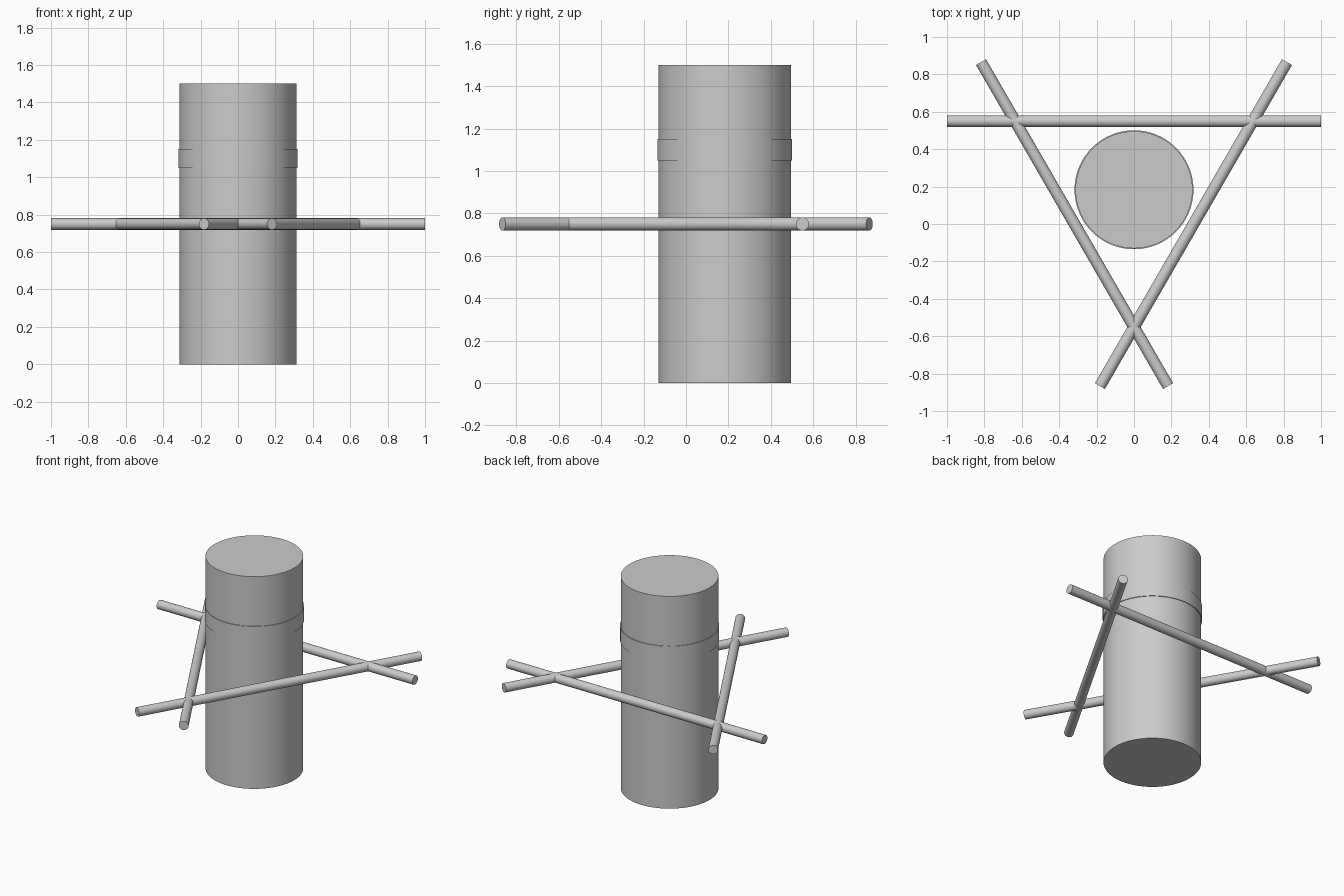
import bpy
import math

cube = bpy.data.objects.get("Cube")
if cube:
    bpy.data.objects.remove(cube, do_unlink=True)

grey = bpy.data.materials.new("plain_grey")
grey.use_nodes = True
colour = (0.6, 0.6, 0.6, 1)
grey.diffuse_color = colour
grey.node_tree.nodes["Principled BSDF"].inputs["Base Color"].default_value = colour

CENTRE_Y = 0.183   # shared axis of the drum and the triangle of bars


def cylinder(name, radius, length, location, rotation=(0, 0, 0), sides=64):
    bpy.ops.mesh.primitive_cylinder_add(
        vertices=sides, radius=radius, depth=length,
        location=location, rotation=rotation)
    obj = bpy.context.object
    obj.name = name
    obj.data.materials.append(grey)
    bpy.ops.object.shade_smooth_by_angle(angle=math.radians(35))
    return obj


# Upright drum with a thin raised band
cylinder("drum", 0.313, 1.5, (0, CENTRE_Y, 0.75))
cylinder("drum_band", 0.318, 0.1, (0, CENTRE_Y, 1.1))

# Three crossing bars around the drum, each a third of a turn apart
OFFSET = 0.367
for name, turn in (("back_bar", 0), ("right_bar", 120), ("left_bar", 240)):
    a = math.radians(turn)
    cylinder(name, 0.031, 2,
             (-OFFSET * math.sin(a), CENTRE_Y + OFFSET * math.cos(a), 0.75),
             (0, math.pi / 2, a), 32)
